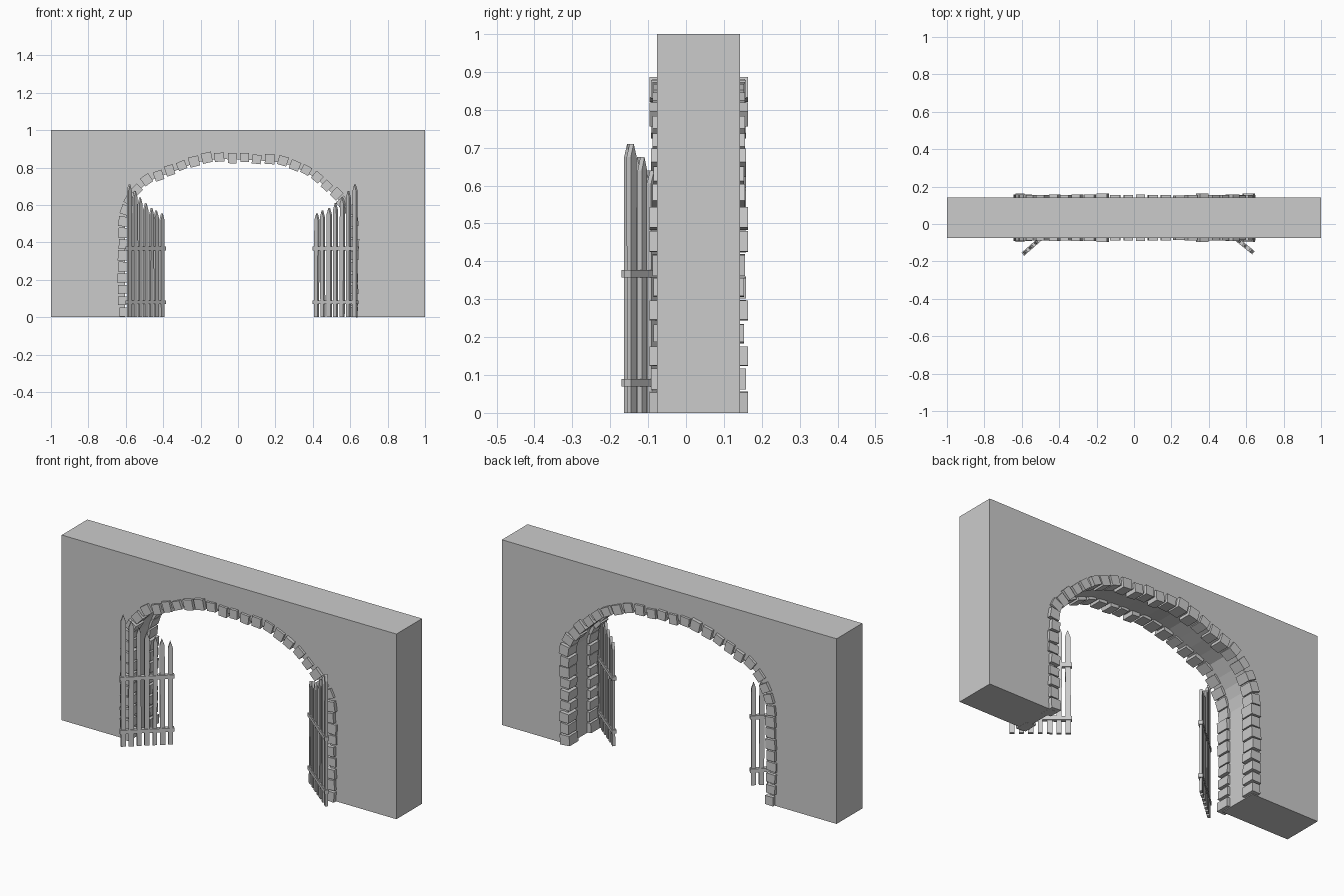
import bpy, math, random
from mathutils import Matrix, Vector

if "Cube" in bpy.data.objects:
    bpy.data.objects.remove(bpy.data.objects["Cube"])

random.seed(4)
Y0, Y1 = -0.076, 0.143          # wall front and back


def make(name, verts, faces):
    me = bpy.data.meshes.new(name)
    me.from_pydata([tuple(v) for v in verts], [], faces)
    ob = bpy.data.objects.new(name, me)
    bpy.context.collection.objects.link(ob)
    return ob


def prism(name, outline, depth, mat=Matrix()):
    """Extrude an anticlockwise xz outline from y=-depth/2 to y=+depth/2."""
    n = len(outline)
    v = [mat @ Vector((x, y, z)) for y in (-depth / 2, depth / 2) for x, z in outline]
    f = [list(range(n)), list(range(2 * n - 1, n - 1, -1))]
    f += [[i, i + n, (i + 1) % n + n, (i + 1) % n] for i in range(n)]
    return make(name, v, f)


# Centres of the arch stones, left foot to right foot
pillar = [0.028 + 0.0605 * i for i in range(9)]
path = [(-0.613, z) for z in pillar]
path += [(-0.60, 0.572), (-0.578, 0.625), (-0.54, 0.678), (-0.487, 0.733), (-0.425, 0.76),
         (-0.364, 0.782), (-0.30, 0.808), (-0.235, 0.834), (-0.166, 0.85), (-0.10, 0.857),
         (-0.03, 0.853), (0.035, 0.853), (0.10, 0.848), (0.17, 0.845), (0.24, 0.836),
         (0.305, 0.813), (0.364, 0.786), (0.425, 0.75), (0.476, 0.704), (0.524, 0.657),
         (0.562, 0.615), (0.597, 0.57)]
path += [(0.615, z) for z in reversed(pillar)]


def tangent(i):
    a, b = path[max(i - 1, 0)], path[min(i + 1, len(path) - 1)]
    return math.atan2(b[1] - a[1], b[0] - a[0])


# Wall with arched opening, edge slightly outside the stones' inner faces
inset = 0.01
edge = [(x + inset * math.sin(tangent(i)), z - inset * math.cos(tangent(i)))
        for i, (x, z) in enumerate(path)][8:-8]
outline = [(-1, 0), (edge[0][0], 0)] + edge + [(edge[-1][0], 0), (1, 0), (1, 1), (-1, 1)]
prism("wall", outline, Y1 - Y0, Matrix.Translation((0, (Y0 + Y1) / 2, 0)))

# Rough stones round the opening, same pattern front and back
for i, (x, z) in enumerate(path):
    w = random.uniform(0.044, 0.054) / 2
    h = random.uniform(0.046, 0.058) / 2
    out = random.choice([0.010, 0.013, 0.016, 0.020])
    tilt = tangent(i) + math.radians(random.uniform(-4, 4))
    shift = random.uniform(-0.004, 0.004)
    box = [(-w, -h + shift), (w, -h + shift), (w * 1.05, h + shift), (-w * 1.05, h + shift)]
    for side, y in (("front", Y0 - out), ("back", Y1 + out)):
        depth = 0.055 + out
        yc = y + depth / 2 if side == "front" else y - depth / 2
        m = Matrix.Translation((x, yc, max(z, w))) @ Matrix.Rotation(-tilt, 4, 'Y')
        prism(f"arch_stone_{side}", box, depth, m)


# Picket gate leaves, standing open
def gate(name, start, end, tops):
    a, b = Vector((*start, 0)), Vector((*end, 0))
    d = b - a
    L = d.length
    frame = Matrix.Translation(a) @ Matrix.Rotation(math.atan2(d.y, d.x), 4, 'Z')
    n = len(tops)
    for i, t in enumerate(tops):
        c = 0.012 + (L - 0.024) * i / (n - 1)
        w = random.uniform(0.021, 0.026) / 2
        lean = random.uniform(-0.004, 0.004)
        p = [(c - w, 0), (c + w, 0), (c + w + lean, t - 0.035),
             (c + lean, t), (c - w + lean, t - 0.035)]
        prism(name + "_picket", p, 0.014, frame)
    for z in (0.08, 0.367):
        r = [(-0.006, z - 0.01), (L + 0.006, z - 0.01), (L + 0.006, z + 0.01), (-0.006, z + 0.01)]
        prism(name + "_rail", r, 0.022, frame)


tops = [0.71, 0.675, 0.64, 0.61, 0.585, 0.57, 0.555]
gate("left_gate", (-0.59, -0.158), (-0.397, 0.012), tops)
gate("right_gate", (0.634, -0.15), (0.41, 0.03), tops)
